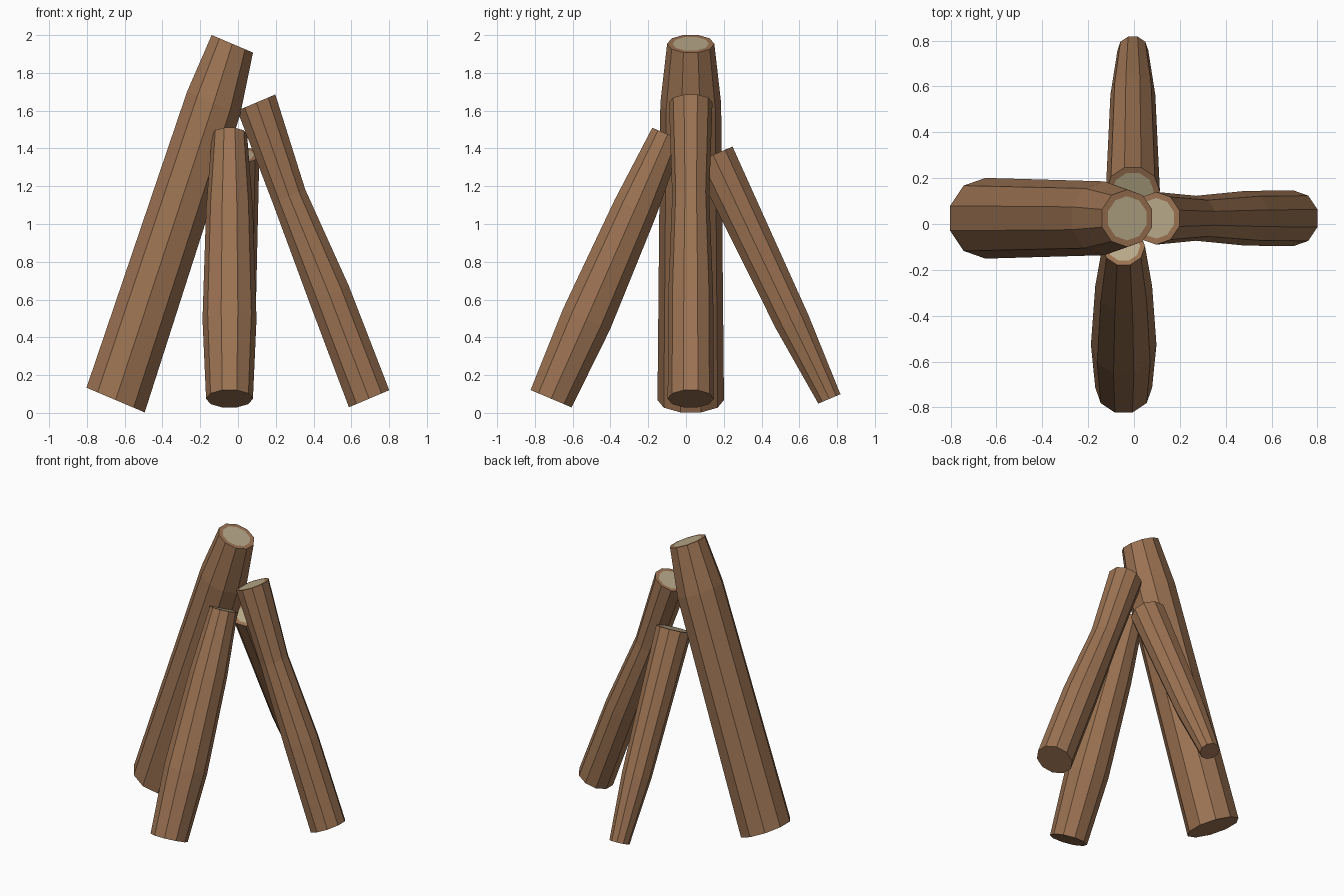
import bpy, bmesh, math
from mathutils import Vector

if "Cube" in bpy.data.objects:
    bpy.data.objects.remove(bpy.data.objects["Cube"])

SIDES = 10
TILT = math.radians(23)


def material(name, color):
    m = bpy.data.materials.new(name)
    m.diffuse_color = color
    m.use_nodes = True
    m.node_tree.nodes["Principled BSDF"].inputs["Base Color"].default_value = m.diffuse_color
    return m


bark = material("bark", (0.33, 0.17, 0.085, 1))
cut_wood = material("cut_wood", (0.48, 0.40, 0.25, 1))


def log(name, outward, side, rings):
    """Leaning log; each ring is (distance outward, height, radius)."""
    d = Vector(outward)
    across = Vector((0, 0, 1)).cross(d)
    u = d * math.cos(TILT) + Vector((0, 0, math.sin(TILT)))
    bm = bmesh.new()
    # last ring repeats smaller to form the pale end grain
    out, z, r = rings[-1]
    loops = []
    for out, z, r in rings + [(out, z, r * 0.77)]:
        c = d * out + Vector(side) + Vector((0, 0, z))
        loops.append([bm.verts.new(c + r * (across * math.cos(a) + u * math.sin(a)))
                      for a in (2 * math.pi * k / SIDES for k in range(SIDES))])
    for low, high in zip(loops, loops[1:]):
        for k in range(SIDES):
            n = (k + 1) % SIDES
            bm.faces.new((low[k], low[n], high[n], high[k]))
    bm.faces.new(loops[0])
    bm.faces.new(loops[-1]).material_index = 1
    bmesh.ops.recalc_face_normals(bm, faces=bm.faces)
    mesh = bpy.data.meshes.new(name)
    bm.to_mesh(mesh)
    bm.free()
    mesh.materials.append(bark)
    mesh.materials.append(cut_wood)
    bpy.context.collection.objects.link(bpy.data.objects.new(name, mesh))


# Four logs leaning together, base ring first
log("left_log", (-1, 0, 0), (0, 0.025, 0),
    [(0.648, 0.068, 0.176), (0.129, 1.64, 0.161), (0.03, 1.954, 0.125)])
log("right_log", (1, 0, 0), (0, 0.025, 0),
    [(0.694, 0.075, 0.122), (0.483, 0.627, 0.119), (0.27, 1.147, 0.098), (0.097, 1.643, 0.115)])
log("front_log", (0, -1, 0), (-0.045, 0, 0),
    [(0.714, 0.075, 0.124), (0.527, 0.495, 0.143), (0.27, 1.08, 0.124), (0.097, 1.475, 0.093)])
log("back_log", (0, 1, 0), (-0.005, 0, 0),
    [(0.759, 0.074, 0.067), (0.563, 0.48, 0.098), (0.143, 1.366, 0.118)])
